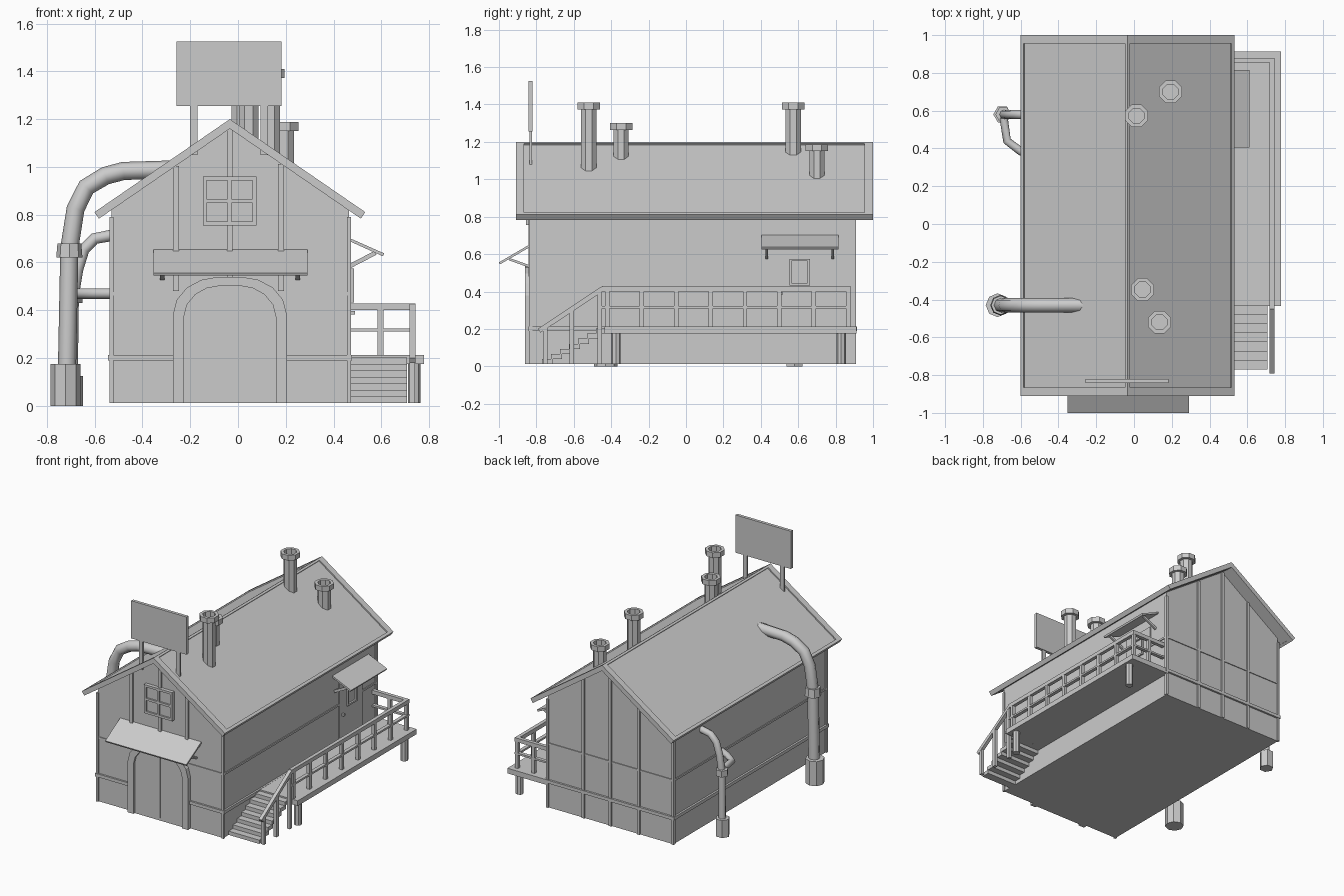
import bpy, math
from mathutils import Vector, Matrix

if "Cube" in bpy.data.objects:
    bpy.data.objects.remove(bpy.data.objects["Cube"])

XC = -0.034            # ridge line
X0, X1 = -0.53, 0.465  # side walls
Y0, Y1 = -0.83, 0.90   # end walls
SLOPE = 0.687


def mesh(name, verts, faces):
    me = bpy.data.meshes.new(name)
    me.from_pydata(verts, [], faces)
    me.validate()
    ob = bpy.data.objects.new(name, me)
    bpy.context.collection.objects.link(ob)
    return ob


def prism(name, pts, a, b, axis='Y'):
    """Extrude a profile: (x,z) along Y or (y,z) along X."""
    def put(p, t):
        return (p[0], t, p[1]) if axis == 'Y' else (t, p[0], p[1])
    area = sum(p[0] * q[1] - q[0] * p[1] for p, q in zip(pts, pts[1:] + pts[:1]))
    if (area < 0) == (axis == 'Y'):
        pts = pts[::-1]
    n = len(pts)
    faces = [tuple(range(n)), tuple(range(2 * n - 1, n - 1, -1))]
    faces += [((i + 1) % n, i, n + i, n + (i + 1) % n) for i in range(n)]
    return mesh(name, [put(p, a) for p in pts] + [put(p, b) for p in pts], faces)


def box(name, x0, x1, y0, y1, z0, z1):
    return prism(name, [(x0, z0), (x1, z0), (x1, z1), (x0, z1)], y0, y1)


def bar(name, p, q, w, h):
    """Straight beam from p to q, w wide, h deep."""
    p, q = Vector(p), Vector(q)
    ob = box(name, -w / 2, w / 2, -h / 2, h / 2, 0, (q - p).length)
    d = (q - p).normalized()
    side = Vector((1, 0, 0)) if abs(d.x) < 0.5 else Vector((0, 1, 0))
    up = d.cross(side).normalized()
    ob.data.transform(Matrix.Translation(p) @ Matrix((side, up, d)).transposed().to_4x4())
    return ob


def lathe(name, x, y, prof, n=8, turn=0.0):
    """Revolve an (r,z) profile, capped at both ends."""
    v, f = [], []
    for r, z in prof:
        for i in range(n):
            a = turn + 2 * math.pi * i / n
            v.append((x + r * math.cos(a), y + r * math.sin(a), z))
    for k in range(len(prof) - 1):
        for i in range(n):
            j = (i + 1) % n
            f.append((k * n + i, k * n + j, (k + 1) * n + j, (k + 1) * n + i))
    f.append(tuple(range(n - 1, -1, -1)))
    f.append(tuple(range((len(prof) - 1) * n, len(prof) * n)))
    return mesh(name, v, f)


def tube(name, pts, r):
    """Octagonal pipe along a path."""
    cu = bpy.data.curves.new(name, 'CURVE')
    cu.dimensions = '3D'
    cu.bevel_depth, cu.bevel_resolution, cu.use_fill_caps = r, 2, True
    sp = cu.splines.new('POLY')
    sp.points.add(len(pts) - 1)
    for p, c in zip(sp.points, pts):
        p.co = (*c, 1)
    tmp = bpy.data.objects.new(name + "_path", cu)
    bpy.context.collection.objects.link(tmp)
    bpy.context.view_layer.update()
    me = bpy.data.meshes.new_from_object(tmp.evaluated_get(bpy.context.evaluated_depsgraph_get()))
    bpy.data.objects.remove(tmp)
    ob = bpy.data.objects.new(name, me)
    bpy.context.collection.objects.link(ob)
    return ob


def roof_z(x):
    return 1.2 - SLOPE * abs(x - XC)


# Body with gables
prism("house_body", [(X0, 0.012), (X1, 0.012), (X1, roof_z(X1) - 0.035),
                     (XC, 1.165), (X0, roof_z(X0) - 0.035)], Y0, Y1)

# Roof slabs with raised rims
for s, side in ((1, "right"), (-1, "left")):
    def strip(d0, d1, top, bot):
        P = lambda d, h: (XC + s * (d * 0.824 + h * 0.566), 1.2 - d * 0.566 + h * 0.824)
        inner = [(XC, 1.2 + bot * 1.21), (XC, 1.2 + top * 1.21)] if d0 == 0 else [P(d0, bot), P(d0, top)]
        return inner + [P(d1, top), P(d1, bot)]
    L = 0.688
    prism("roof_" + side, strip(0, L, -0.009, -0.030), -0.905, 0.995)
    for y0, y1, n in ((-0.91, -0.865, "front"), (0.955, 1.0, "back")):
        prism(f"roof_rim_{n}_{side}", strip(0, L, 0, -0.033), y0, y1)
    prism("roof_eave_rim_" + side, strip(L - 0.02, L, 0, -0.033), -0.91, 1.0)
    prism("roof_ridge_rim_" + side, strip(0, 0.015, 0, -0.02), -0.91, 1.0)

# Horizontal bands and corner posts
box("lower_band", X0 - 0.014, X1 + 0.013, Y0 - 0.013, Y1 + 0.014, 0.19, 0.213)
box("middle_band", X0 - 0.006, X1 + 0.006, Y0 - 0.006, Y1 + 0.006, 0.462, 0.476)
for x in (X0, X1):
    for y in (Y0, Y1):
        box("corner_post", x - 0.008, x + 0.008, y - 0.01, y + 0.01, 0.012, 0.79)

# Gable battens, front and back
for x in (-0.26, XC, 0.18):
    box("front_batten", x - 0.012, x + 0.012, Y0 - 0.012, Y0 + 0.01, 0.48, roof_z(x) - 0.04)
    box("back_batten", x - 0.01, x + 0.01, Y1 - 0.01, Y1 + 0.01, 0.012, roof_z(x) - 0.04)

# Arched front door
def arch(hw, zs, zt):
    k = [(1, 0), (0.93, 0.4), (0.75, 0.72), (0.5, 0.92), (0.2, 1)]
    r = [(hw * a, zs + (zt - zs) * b) for a, b in k]
    return [(XC + hw, 0.012)] + [(XC + a, b) for a, b in r] + \
           [(XC - a, b) for a, b in r[::-1]] + [(XC - hw, 0.012)]

outer, inner = arch(0.239, 0.38, 0.54), arch(0.193, 0.37, 0.503)
for i in range(len(outer) - 1):
    prism("door_arch_block", [outer[i], outer[i + 1], inner[i + 1], inner[i]], Y0 - 0.03, Y0 + 0.01)
prism("front_door", inner, Y0 - 0.015, Y0 + 0.01)
box("door_center_strip", XC - 0.01, XC + 0.01, Y0 - 0.02, Y0, 0.03, 0.495)

# Gable window
wx0, wx1, wz0, wz1 = -0.147, 0.077, 0.755, 0.96
box("window_pane", wx0, wx1, Y0 - 0.014, Y0, wz0, wz1)
for x in (wx0 + 0.008, (wx0 + wx1) / 2, wx1 - 0.008):
    box("window_upright", x - 0.008, x + 0.008, Y0 - 0.026, Y0, wz0, wz1)
for z in (wz0 + 0.008, (wz0 + wz1) / 2, wz1 - 0.008):
    box("window_crossbar", wx0, wx1, Y0 - 0.026, Y0, z - 0.008, z + 0.008)

# Front awning and braces
prism("front_awning", [(Y0, 0.655), (Y0, 0.64), (-0.995, 0.545), (-1.0, 0.556)], -0.353, 0.29, 'X')
for x in (-0.317, 0.25):
    bar("front_awning_brace", (x, -0.945, 0.573), (x, Y0, 0.532), 0.018, 0.013)

# Sign board on two posts
box("sign_board", -0.257, 0.182, -0.842, -0.820, 1.255, 1.525)
for x in (-0.185, 0.11):
    box("sign_post", x - 0.015, x + 0.015, -0.838, -0.824, 1.05, 1.26)

# Roof chimneys
for x, y, top in ((0.135, -0.52, 1.41), (0.045, -0.347, 1.30), (0.013, 0.573, 1.41), (0.193, 0.70, 1.187)):
    lathe("chimney", x, y, [(0.044, roof_z(x) - 0.07), (0.044, top - 0.037), (0.065, top - 0.037),
                            (0.065, top), (0.043, top), (0.043, top - 0.04)], turn=math.pi / 8)

# Large left drain pipe
lathe("large_pipe_base", -0.722, -0.43, [(0.063, 0.0), (0.063, 0.175)], 8)
lathe("large_pipe_collar", -0.706, -0.43, [(0.055, 0.62), (0.05, 0.68)], 8)
tube("large_pipe", [(-0.716, -0.43, 0.15), (-0.706, -0.43, 0.66), (-0.68, -0.43, 0.825), (-0.635, -0.43, 0.915),
                    (-0.555, -0.43, 0.963), (-0.48, -0.43, 0.983), (-0.25, -0.43, 0.99)], 0.038)

# Small left pipe with branch
lathe("small_pipe_base", -0.697, 0.58, [(0.048, 0.0), (0.048, 0.125)], 6)
lathe("small_pipe_collar", -0.692, 0.58, [(0.042, 0.43), (0.042, 0.475)], 6)
tube("small_pipe", [(-0.695, 0.58, 0.1), (-0.69, 0.58, 0.46), (-0.672, 0.58, 0.57), (-0.645, 0.58, 0.655),
                    (-0.60, 0.58, 0.70), (-0.52, 0.58, 0.715)], 0.024)
tube("small_pipe_branch", [(-0.69, 0.56, 0.47), (-0.672, 0.44, 0.47), (-0.60, 0.385, 0.47), (-0.52, 0.345, 0.47)], 0.022)

# Side deck and legs
box("deck", X1 - 0.01, 0.778, -0.435, 0.912, 0.175, 0.212)
for y in (-0.375, 0.83):
    lathe("deck_leg", 0.738, y, [(0.026, 0.012), (0.026, 0.18)])

# Deck railing
RX = 0.73
for z, h in ((0.415, 0.028), (0.317, 0.013)):
    box("deck_rail", RX - 0.013, RX + 0.013, -0.45, 0.88, z - h / 2, z + h / 2)
    box("deck_end_rail", X1, RX, 0.854, 0.88, z - h / 2, z + h / 2)
for i in range(8):
    y = -0.42 + i * 1.287 / 7
    box("deck_rail_post", RX - 0.012, RX + 0.012, y - 0.012, y + 0.012, 0.2, 0.41)
box("deck_end_post", 0.585, 0.609, 0.855, 0.879, 0.2, 0.41)

# Stairs and sloping handrail
N = 7
dy, dz = 0.337 / N, 0.19 / N
for i in range(N):
    y, z = -0.77 + i * dy, 0.012 + i * dz
    box("stair_step", X1, 0.708, y, y + dy + 0.012, z, z + dz)
bar("stair_handrail", (RX, -0.785, 0.19), (RX, -0.445, 0.416), 0.025, 0.025)
for y, top in ((-0.752, 0.21), (-0.61, 0.305), (-0.46, 0.40)):
    box("stair_post", RX - 0.012, RX + 0.012, y - 0.012, y + 0.012, 0.012, top)

# Side door with window and handle
box("side_door", X1 - 0.01, X1 + 0.007, 0.475, 0.735, 0.21, 0.62)
for y in (0.559, 0.656):
    box("side_window_upright", X1, X1 + 0.02, y - 0.006, y + 0.006, 0.433, 0.575)
for z in (0.439, 0.569):
    box("side_window_crossbar", X1, X1 + 0.02, 0.553, 0.662, z - 0.006, z + 0.006)
box("side_door_handle", X1, X1 + 0.025, 0.50, 0.515, 0.382, 0.397)

# Side awning and braces
prism("side_awning", [(X1, 0.703), (0.612, 0.638), (0.606, 0.626), (X1, 0.69)], 0.405, 0.815)
for y in (0.432, 0.785):
    bar("side_awning_brace", (0.575, y, 0.64), (X1, y, 0.583), 0.013, 0.018)
